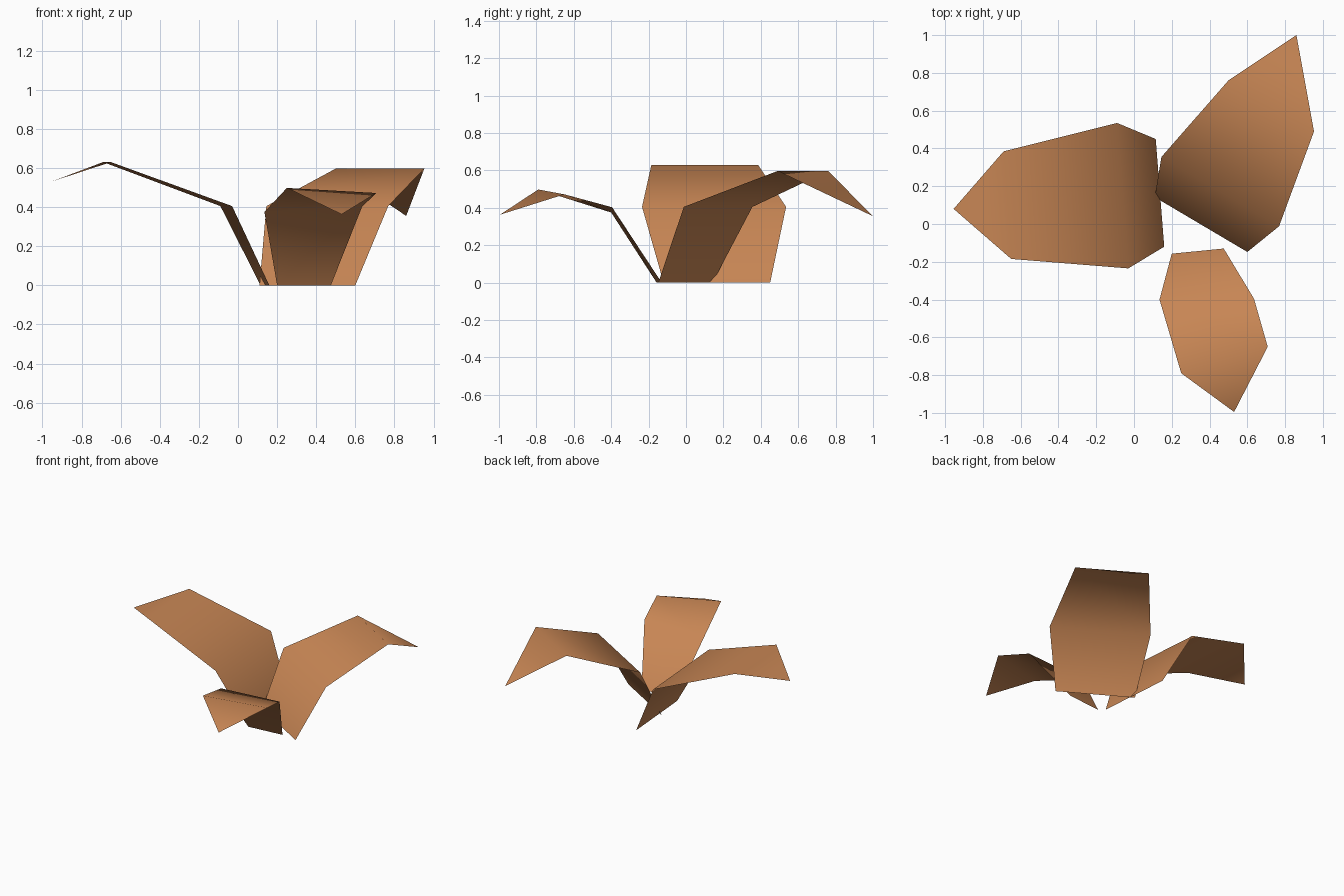
import bpy, bmesh

if "Cube" in bpy.data.objects:
    bpy.data.objects.remove(bpy.data.objects["Cube"])

# single flat leaf colour
mat = bpy.data.materials.new("terracotta_orange")
mat.diffuse_color = (0.58, 0.24, 0.09, 1)
mat.use_nodes = True
mat.node_tree.nodes["Principled BSDF"].inputs["Base Color"].default_value = mat.diffuse_color


def leaf(name, rows, tip):
    """Single-sided folded blade: pairs of edge points from base up, then a tip."""
    bm = bmesh.new()
    pairs = [[bm.verts.new(p) for p in row] for row in rows]
    for (a, b), (c, d) in zip(pairs, pairs[1:]):
        bm.faces.new((a, b, d, c))
    bm.faces.new((*pairs[-1], bm.verts.new(tip)))
    bm.normal_update()
    # upper side faces up
    bmesh.ops.reverse_faces(bm, faces=[f for f in bm.faces if f.normal.z < 0])
    for f in bm.faces:
        f.smooth = True
    me = bpy.data.meshes.new(name)
    bm.to_mesh(me)
    bm.free()
    me.materials.append(mat)
    ob = bpy.data.objects.new(name, me)
    bpy.context.collection.objects.link(ob)


# large leaf bending left
leaf("left_leaf",
     [((0.115, 0.45, 0), (0.16, -0.12, 0)),
      ((-0.09, 0.535, 0.405), (-0.03, -0.235, 0.405)),
      ((-0.69, 0.385, 0.63), (-0.65, -0.185, 0.63))],
     (-0.955, 0.08, 0.53))

# large leaf bending to the back right
leaf("back_right_leaf",
     [((0.11, 0.142, 0), (0.6, -0.148, 0)),
      ((0.145, 0.355, 0.405), (0.768, -0.012, 0.405)),
      ((0.5, 0.76, 0.597), (0.953, 0.49, 0.597))],
     (0.86, 1.0, 0.355))

# small leaf bending to the front, slightly twisted
leaf("front_leaf",
     [((0.2, -0.157, 0), (0.475, -0.13, 0)),
      ((0.135, -0.4, 0.375), (0.635, -0.395, 0.403)),
      ((0.25, -0.79, 0.498), (0.708, -0.65, 0.472))],
     (0.53, -0.995, 0.363))
